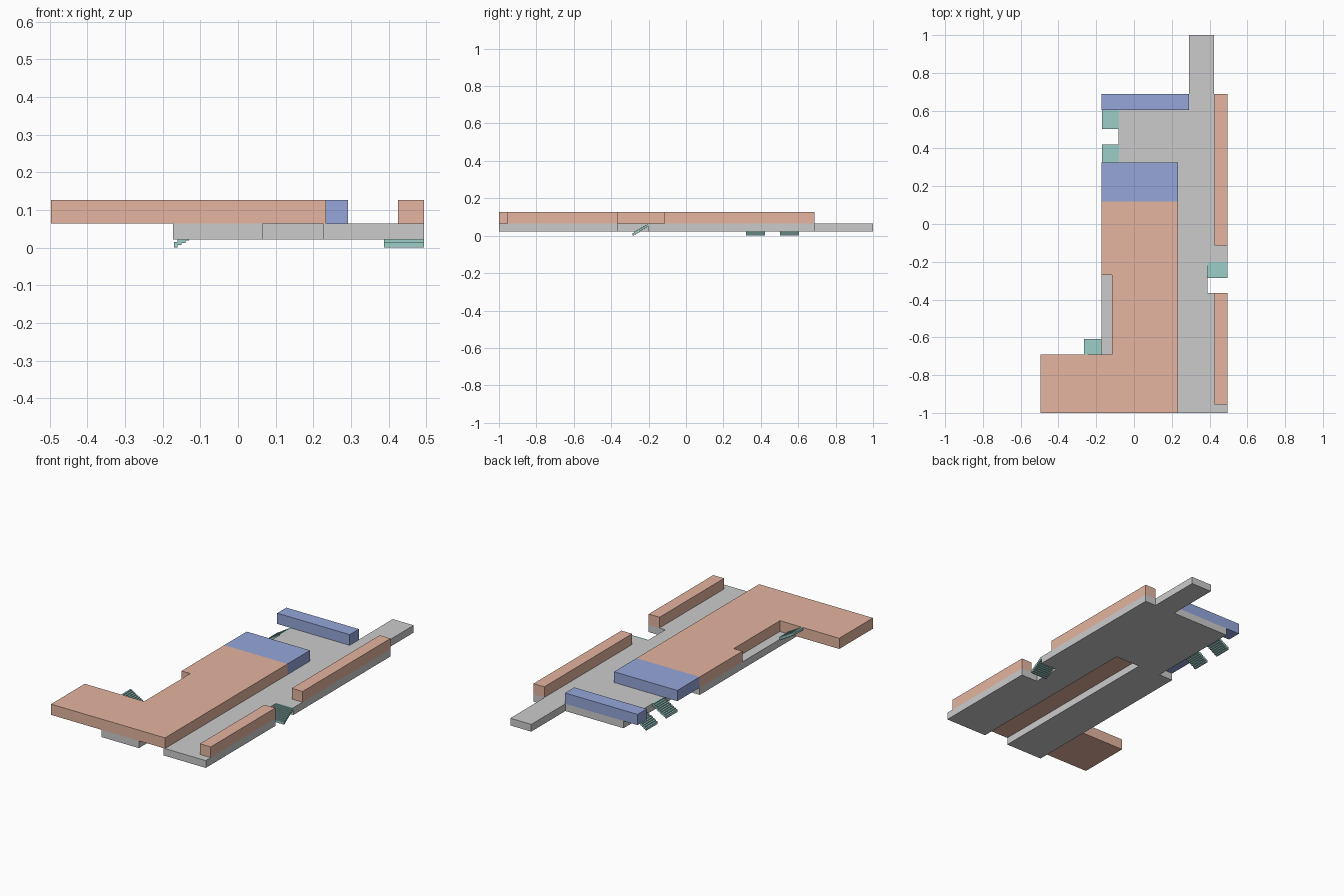
import bpy, bmesh

if "Cube" in bpy.data.objects:
    bpy.data.objects.remove(bpy.data.objects["Cube"])

Z0, Z1, Z2 = 0.022, 0.064, 0.126   # slab underside, slab top, roof


def material(name, rgb):
    m = bpy.data.materials.new(name)
    m.diffuse_color = (*rgb, 1)
    m.use_nodes = True
    m.node_tree.nodes["Principled BSDF"].inputs["Base Color"].default_value = m.diffuse_color
    return m


BRICK = material("brick", (0.78, 0.46, 0.35))
BLUE = material("blue", (0.30, 0.38, 0.70))
TEAL = material("teal", (0.34, 0.62, 0.58))


def finish(name, bm, mat):
    bmesh.ops.recalc_face_normals(bm, faces=bm.faces)
    me = bpy.data.meshes.new(name)
    bm.to_mesh(me)
    bm.free()
    if mat:
        me.materials.append(mat)
    ob = bpy.data.objects.new(name, me)
    bpy.context.collection.objects.link(ob)
    return ob


def prism(bm, pts, axis_map, depth):
    """Extrude an outline along a vector; axis_map places each 2D point in 3D."""
    face = bm.faces.new([bm.verts.new(axis_map(*p)) for p in pts])
    ext = bmesh.ops.extrude_face_region(bm, geom=[face])
    verts = [v for v in ext["geom"] if isinstance(v, bmesh.types.BMVert)]
    bmesh.ops.translate(bm, verts=verts, vec=depth)


def plan(name, pts, z0, z1, mat=None):
    bm = bmesh.new()
    prism(bm, pts, lambda x, y: (x, y, z0), (0, 0, z1 - z0))
    return finish(name, bm, mat)


def block(name, x0, x1, y0, y1, mat):
    return plan(name, [(x0, y0), (x1, y0), (x1, y1), (x0, y1)], Z1, Z2, mat)


def stair(name, low, high, w0, w1, z0, z1, along, n=9, thick=0.015):
    """Flight with stepped top and stepped soffit, from low to high along x or y."""
    run, rise = (high - low) / n, (z1 - z0 - thick) / (n - 1)
    top, soffit = [], []
    for i in range(n):
        for s in (low + i * run, low + (i + 1) * run):
            top.append((s, z0 + i * rise + thick))
            soffit.append((s, z0 + i * rise))
    bm = bmesh.new()
    if along == "x":
        prism(bm, soffit + top[::-1], lambda s, z: (s, w0, z), (0, w1 - w0, 0))
    else:
        prism(bm, soffit + top[::-1], lambda s, z: (w0, s, z), (w1 - w0, 0, 0))
    return finish(name, bm, TEAL)


# Corridor slab, with open slot below the hall and a notch for the side stair
plan("floor_slab", [
    (-0.172, -1), (0.066, -1), (0.066, 0.12), (0.225, 0.12), (0.225, -1),
    (0.494, -1), (0.494, -0.365), (0.388, -0.365), (0.388, -0.2),
    (0.494, -0.2), (0.494, 0.688), (0.424, 0.688), (0.424, 1), (0.29, 1),
    (0.29, 0.688), (-0.082, 0.688), (-0.082, 0.12), (-0.172, 0.12)], Z0, Z1)

# Lecture hall wing
plan("lecture_halls", [
    (-0.496, -1), (0.233, -1), (0.233, 0.12), (-0.172, 0.12),
    (-0.172, -0.27), (-0.116, -0.27), (-0.116, -0.692), (-0.496, -0.692)],
    Z1, Z2, BRICK)

# Narrow classroom rows
block("classroom_row_back", 0.425, 0.494, -0.115, 0.688, BRICK)
block("classroom_row_front", 0.425, 0.494, -0.955, -0.365, BRICK)

# Blue rooms
block("reading_room", -0.172, 0.233, 0.12, 0.325, BLUE)
block("staff_club", -0.172, 0.292, 0.604, 0.688, BLUE)

# Stairs
stair("stair_left_front", -0.17, -0.08, 0.322, 0.422, 0, Z1, "x")
stair("stair_left_back", -0.17, -0.08, 0.503, 0.603, 0, Z1, "x")
stair("stair_right", -0.287, -0.2, 0.388, 0.494, 0, Z1, "y")
stair("stair_upper", -0.172, -0.264, -0.692, -0.608, Z1, Z2, "x")
